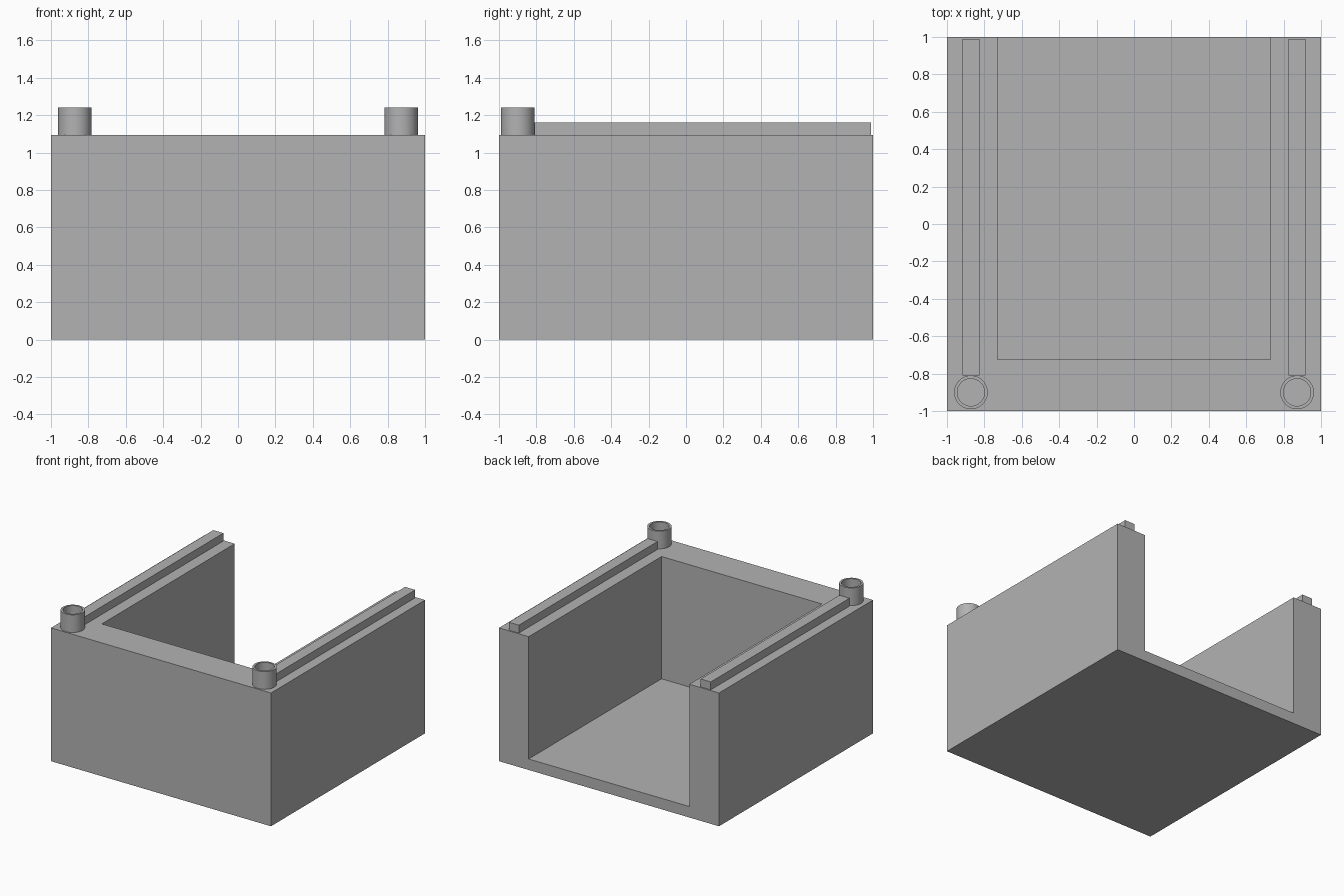
import bpy
import bmesh
import math

cube = bpy.data.objects.get("Cube")
if cube:
    bpy.data.objects.remove(cube)

grey = bpy.data.materials.new("plain grey")
grey.use_nodes = True
grey.diffuse_color = (0.45, 0.45, 0.45, 1)
grey.node_tree.nodes["Principled BSDF"].inputs["Base Color"].default_value = grey.diffuse_color

TOP, FLOOR, INNER, INNER_FRONT = 1.095, 0.09, 0.73, -0.725
POST_X, POST_Y = 0.872, -0.9


def finish(name, bm):
    bmesh.ops.recalc_face_normals(bm, faces=bm.faces)
    mesh = bpy.data.meshes.new(name)
    bm.to_mesh(mesh)
    bm.free()
    mesh.materials.append(grey)
    obj = bpy.data.objects.new(name, mesh)
    bpy.context.collection.objects.link(obj)
    return obj


def extrude_up(bm, outline, z0, z1):
    face = bm.faces.new([bm.verts.new((x, y, z0)) for x, y in outline])
    new = bmesh.ops.extrude_face_region(bm, geom=[face])["geom"]
    verts = [g for g in new if isinstance(g, bmesh.types.BMVert)]
    bmesh.ops.translate(bm, verts=verts, vec=(0, 0, z1 - z0))
    return [g for g in new if isinstance(g, bmesh.types.BMFace)][0]


def rectangle(x0, x1, y0, y1):
    return [(x0, y0), (x1, y0), (x1, y1), (x0, y1)]


# Box open at the top and back: a floor slab with a U of thick walls on it
bm = bmesh.new()
lid = extrude_up(bm, rectangle(-1, 1, -1, 1), 0, TOP)
box = finish("open_box", bm)

bm = bmesh.new()
extrude_up(bm, rectangle(-INNER, INNER, INNER_FRONT, 1.2), FLOOR, TOP + 0.2)
cutter = finish("cavity_cutter", bm)
cutter.hide_render = True
cut = box.modifiers.new("cavity", "BOOLEAN")
cut.operation = "DIFFERENCE"
cut.solver = "EXACT"
cut.object = cutter
bpy.context.view_layer.objects.active = box
box.select_set(True)
bpy.ops.object.modifier_apply(modifier=cut.name)
bpy.data.objects.remove(cutter)


# Hollow corner post, a ring profile spun round its axis
def post(name, x):
    bm = bmesh.new()
    ring = [(0.073, TOP), (0.09, TOP), (0.09, 1.24), (0.073, 1.24)]
    verts = [bm.verts.new((x + r, POST_Y, z)) for r, z in ring]
    edges = [bm.edges.new((verts[i], verts[(i + 1) % 4])) for i in range(4)]
    bmesh.ops.spin(bm, geom=verts + edges, cent=(x, POST_Y, 0), axis=(0, 0, 1),
                   angle=math.tau, steps=48)
    bmesh.ops.remove_doubles(bm, verts=bm.verts, dist=0.0005)
    obj = finish(name, bm)
    bpy.ops.object.select_all(action="DESELECT")
    obj.select_set(True)
    bpy.context.view_layer.objects.active = obj
    bpy.ops.object.shade_smooth_by_angle(angle=math.radians(30))


# Each side wall carries a post at the front and a rail running to the back
for side, sign in (("left", 1), ("right", -1)):
    x = sign * POST_X
    post(side + "_post", x)
    bm = bmesh.new()
    extrude_up(bm, rectangle(x - 0.046, x + 0.046, -0.81, 0.99), TOP, 1.16)
    finish(side + "_rail", bm)
